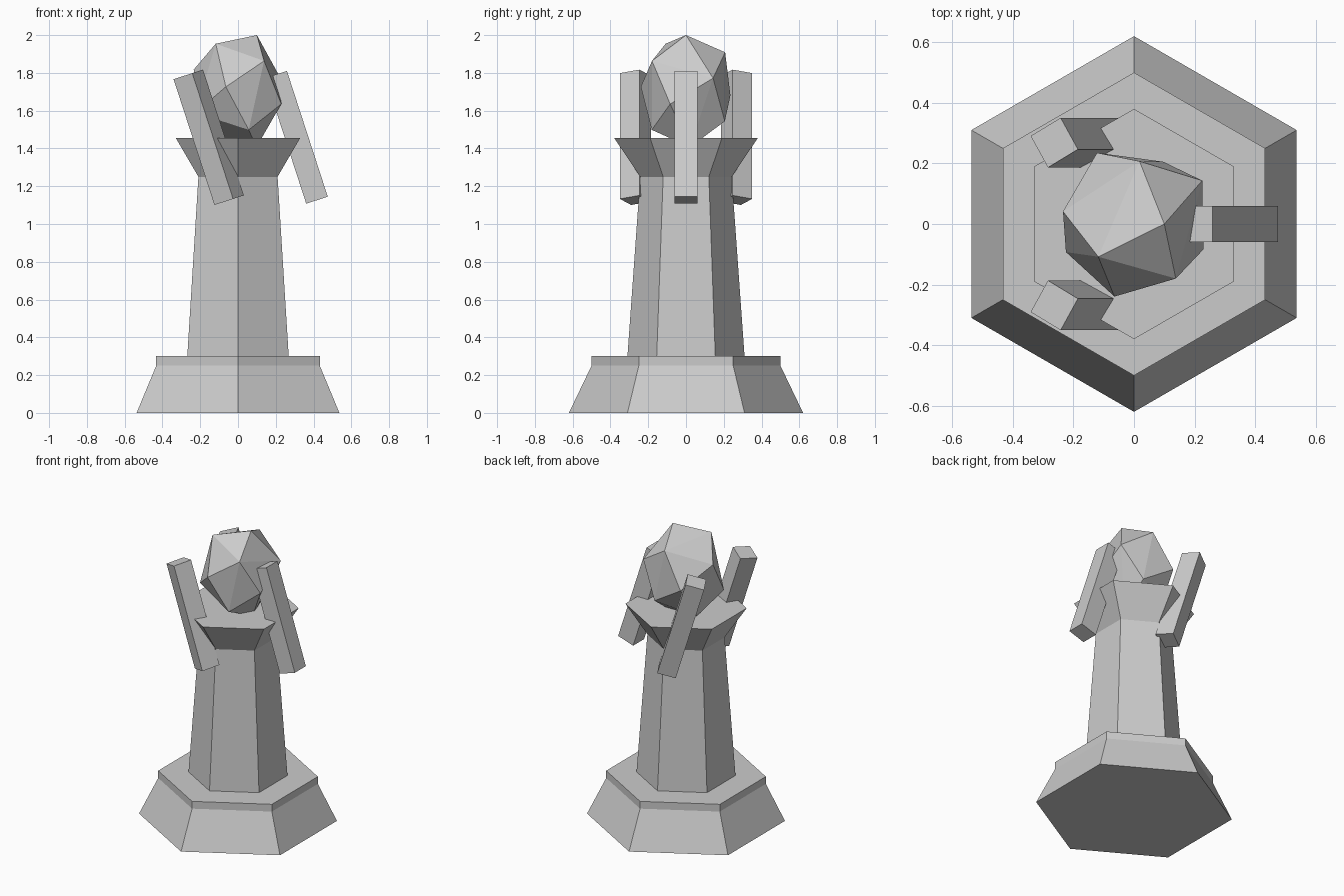
import bpy, bmesh
from math import radians, pi, sin, cos, sqrt
from mathutils import Matrix, Vector

if "Cube" in bpy.data.objects:
    bpy.data.objects.remove(bpy.data.objects["Cube"])


def add_object(name, bm):
    bmesh.ops.recalc_face_normals(bm, faces=bm.faces)
    mesh = bpy.data.meshes.new(name)
    bm.to_mesh(mesh)
    bm.free()
    obj = bpy.data.objects.new(name, mesh)
    bpy.context.collection.objects.link(obj)
    return obj


def hex_stack(name, profile):
    """Six-sided solid through (radius, height) rings, corners on the y axis."""
    bm = bmesh.new()
    rings = [[bm.verts.new((r * sin(i * pi / 3), r * cos(i * pi / 3), z))
              for i in range(6)] for r, z in profile]
    for low, high in zip(rings, rings[1:]):
        for i in range(6):
            j = (i + 1) % 6
            bm.faces.new((low[i], low[j], high[j], high[i]))
    bm.faces.new(rings[0])
    bm.faces.new(rings[-1])
    return add_object(name, bm)


# Pedestal
hex_stack("base", [(0.62, 0), (0.5, 0.25), (0.5, 0.3)])
hex_stack("column", [(0.31, 0.3), (0.242, 1.25)])
hex_stack("capital", [(0.242, 1.25), (0.38, 1.455)])

# Three prongs around the capital, all leaning the same way
for n in range(3):
    a = n * 2 * pi / 3
    place = (Matrix.Translation((0.31 * cos(a), 0.31 * sin(a), 1.459))
             @ Matrix.Rotation(radians(-18), 4, 'Y')
             @ Matrix.Rotation(a, 4, 'Z')
             @ Matrix.Diagonal((0.12, 0.12, 0.7, 1)))
    bm = bmesh.new()
    bmesh.ops.create_cube(bm, size=1, matrix=place)
    add_object(f"prong_{n + 1}", bm)

# Faceted orb: hull of points on a golden-angle spiral
golden = pi * (3 - sqrt(5))
radii = [0.10, 0.16, 0.208, 0.227, 0.238, 0.267, 0.248,
         0.265, 0.244, 0.243, 0.227, 0.19, 0.16, 0.10]
bm = bmesh.new()
for i, r in enumerate(radii):
    bm.verts.new((r * cos(-i * golden), r * sin(-i * golden), 2 - 0.0456 * i))
bmesh.ops.convex_hull(bm, input=bm.verts[:])
add_object("orb", bm)
